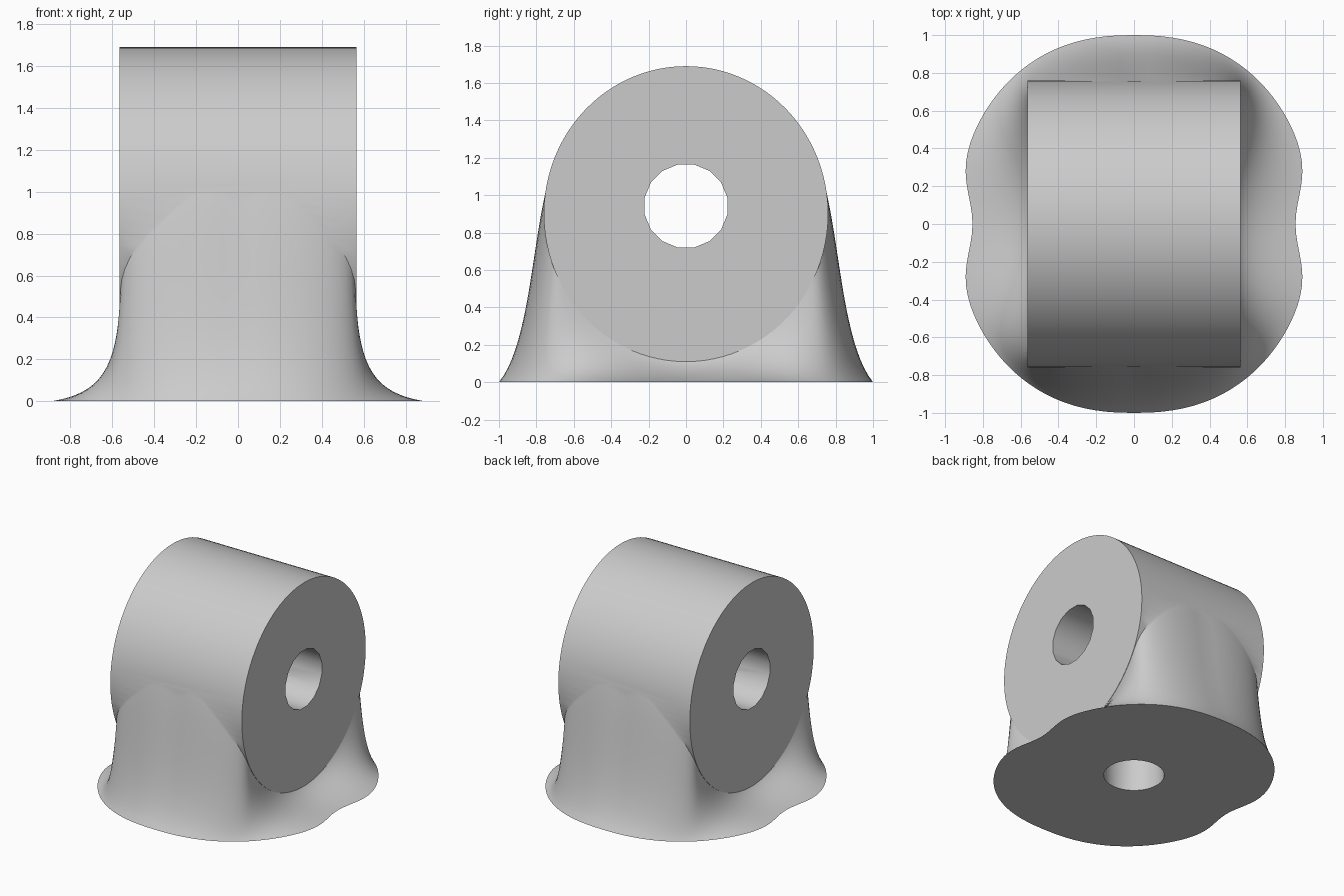
import bpy, bmesh, math
from mathutils import Vector, Matrix

if "Cube" in bpy.data.objects:
    bpy.data.objects.remove(bpy.data.objects["Cube"])

grey = bpy.data.materials.new("plain grey")
grey.diffuse_color = (0.6, 0.6, 0.6, 1)
grey.use_nodes = True
grey.node_tree.nodes["Principled BSDF"].inputs["Base Color"].default_value = grey.diffuse_color

HALF, RY, RZ, ZC = 0.565, 0.76, 0.79, 0.90   # barrel half length, radii, centre height
CORNER = math.radians(51)                    # where the foot leaves the barrel end


def make(name, bm):
    bmesh.ops.recalc_face_normals(bm, faces=bm.faces)
    me = bpy.data.meshes.new(name)
    bm.to_mesh(me)
    bm.free()
    me.materials.append(grey)
    ob = bpy.data.objects.new(name, me)
    bpy.context.collection.objects.link(ob)
    return ob


def cylinder(name, matrix, depth, segs, radius=1):
    bm = bmesh.new()
    bmesh.ops.create_cone(bm, cap_ends=True, segments=segs, radius1=radius,
                          radius2=radius, depth=depth, matrix=matrix)
    return make(name, bm)


def combine(target, tool, operation):
    mod = target.modifiers.new("combine", 'BOOLEAN')
    mod.operation, mod.object, mod.solver = operation, tool, 'EXACT'
    bpy.context.view_layer.objects.active = target
    bpy.ops.object.modifier_apply(modifier=mod.name)
    bpy.data.objects.remove(tool, do_unlink=True)


def foot_curve(angle, steps):
    """One rib of the flared foot, from the ground up to the barrel."""
    ca, sa = math.cos(angle), math.sin(angle)
    sx, sy = math.copysign(1, ca), math.copysign(1, sa)
    q = math.atan2(abs(sa), abs(ca))
    # pinched oval outline on the ground
    by = math.sin(q)
    bx = 0.95 * max(math.cos(q), 0) ** 0.85 * (1 - 0.1 * math.exp(-(by / 0.25) ** 2))
    # landing point on the barrel, just under its skin
    if q <= CORNER:
        s, phi, tx = 0, 62 * q / CORNER, HALF - 0.004
    else:
        s = (q - CORNER) / (math.pi / 2 - CORNER)
        phi, tx = 62 + 50 * s, (HALF - 0.004) * math.cos(s * math.pi / 2)
    phi = math.radians(phi)
    b = Vector((bx, by, 0))
    t = Vector((tx, 0.995 * RY * math.sin(phi), ZC - 0.995 * RZ * math.cos(phi)))
    p1, p2 = b.lerp(t, 0.6), b.lerp(t, 0.9 - 0.3 * s)
    p1.z, p2.z = 0.19 * t.z, 0.68 * t.z
    pts = []
    for i in range(steps + 1):
        u = i / steps
        v = 1 - u
        p = v**3 * b + 3 * v * v * u * p1 + 3 * v * u * u * p2 + u**3 * t
        pts.append((p.x * sx, p.y * sy, p.z))
    return pts


# barrel lying along x
rot = Matrix.Rotation(math.pi / 2, 4, 'Y')
barrel = cylinder("bored_block", Matrix.Translation((0, 0, ZC))
                  @ Matrix.Diagonal((1, RY, RZ, 1)) @ rot, 2 * HALF, 96)

# flared foot, closed below by a cap and inside the barrel by a fan
N, STEPS = 112, 20
bm = bmesh.new()
ribs = [[bm.verts.new(p) for p in foot_curve(2 * math.pi * k / N, STEPS)] for k in range(N)]
hub = bm.verts.new((0, 0, 0.94))
for k in range(N):
    a, b = ribs[k], ribs[(k + 1) % N]
    for i in range(STEPS):
        bm.faces.new((a[i], b[i], b[i + 1], a[i + 1]))
    bm.faces.new((a[-1], b[-1], hub))
bm.faces.new([r[0] for r in ribs])
foot = make("flared_foot", bm)
combine(barrel, foot, 'UNION')

# cross bore through the barrel, and bore rising from the base into it
spin = Matrix.Rotation(math.pi / 16, 4, 'Z')
cross = cylinder("cross_bore", Matrix.Translation((0, 0, 0.942)) @ rot @ spin, 2, 16, 0.226)
combine(barrel, cross, 'DIFFERENCE')
base = cylinder("base_bore", Matrix.Translation((0, 0, 0.37)), 1.14, 32, 0.215)
combine(barrel, base, 'DIFFERENCE')

bpy.ops.object.select_all(action='DESELECT')
barrel.select_set(True)
bpy.context.view_layer.objects.active = barrel
bpy.ops.object.shade_smooth_by_angle(angle=math.radians(35))
